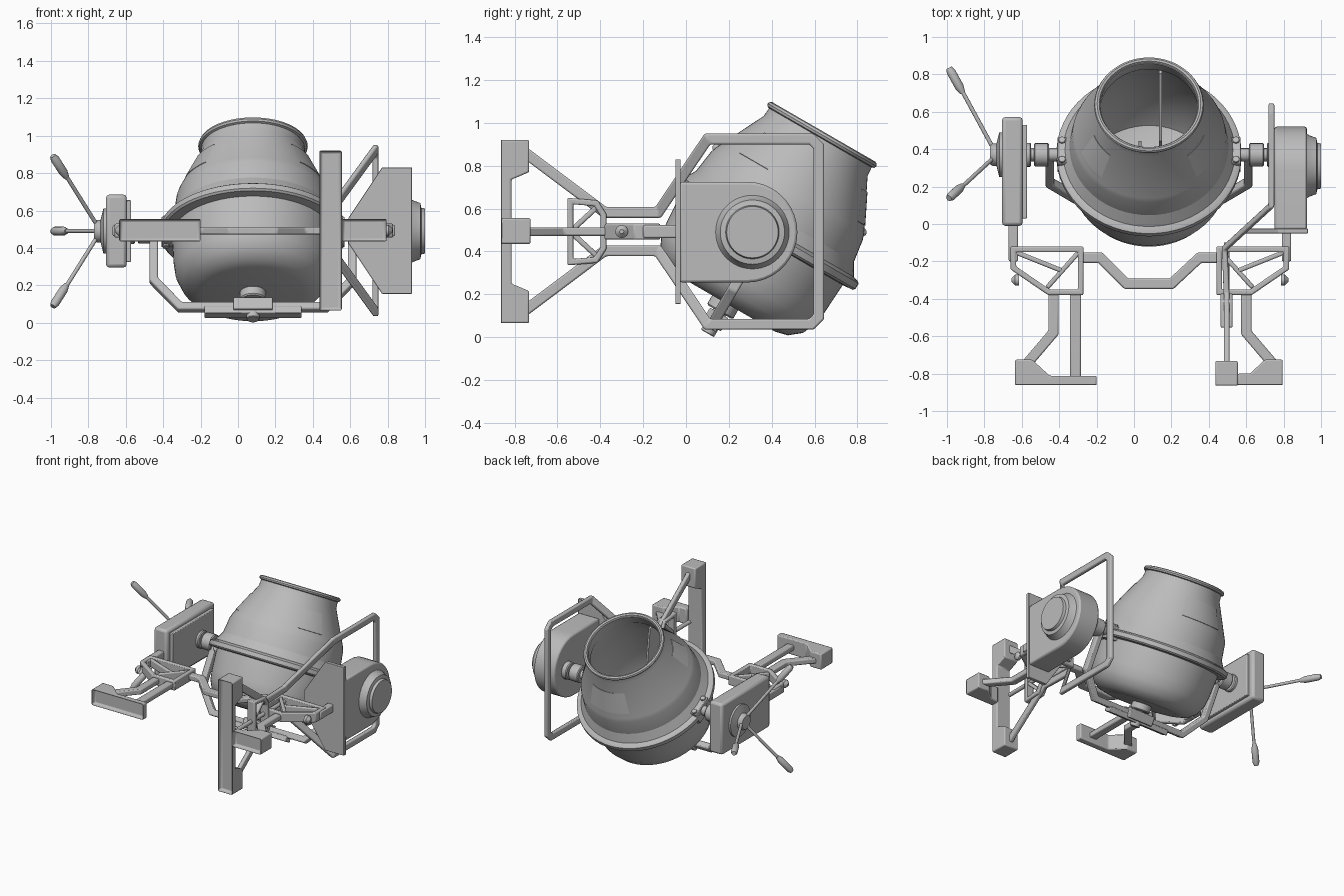
import bpy, bmesh
from math import radians, sin, cos, pi
from mathutils import Matrix, Vector

cube = bpy.data.objects.get("Cube")
if cube:
    bpy.data.objects.remove(cube)

grey = bpy.data.materials.new("plain grey")
grey.use_nodes = True
grey.diffuse_color = (0.5, 0.5, 0.5, 1)
grey.node_tree.nodes["Principled BSDF"].inputs["Base Color"].default_value = (0.5, 0.5, 0.5, 1)

PARTS = []
MID = 0.4925      # height of the symmetry plane of the frame
CX = 0.08         # drum centre in x
DRUM = Matrix.Translation((CX, 0.37, 0.485)) @ Matrix.Rotation(radians(-30), 4, 'X')


def flat(z):
    return Matrix.Translation((0, 0, z))


def side(x):
    return Matrix(((0, 0, 1, x), (1, 0, 0, 0), (0, 1, 0, 0), (0, 0, 0, 1)))


def along_x(x, y, z):
    return Matrix.Translation((x, y, z)) @ Matrix.Rotation(pi / 2, 4, 'Y')


def finish(name, bm, matrix=None, bevel=0):
    bmesh.ops.recalc_face_normals(bm, faces=bm.faces)
    mesh = bpy.data.meshes.new(name)
    bm.to_mesh(mesh)
    bm.free()
    mesh.materials.append(grey)
    ob = bpy.data.objects.new(name, mesh)
    bpy.context.collection.objects.link(ob)
    if matrix:
        ob.matrix_world = matrix
    if bevel:
        mod = ob.modifiers.new("Bevel", 'BEVEL')
        mod.width, mod.segments, mod.limit_method = bevel, 2, 'ANGLE'
    PARTS.append(ob)
    return ob


def lathe(name, profile, matrix, steps=48, start=0, sweep=2 * pi):
    """Turn a (radius, height) profile about local z."""
    bm = bmesh.new()
    vs = [bm.verts.new((r * cos(start), r * sin(start), h)) for r, h in profile]
    edges = [bm.edges.new(p) for p in zip(vs, vs[1:])]
    bmesh.ops.spin(bm, geom=vs + edges, cent=(0, 0, 0), axis=(0, 0, 1),
                   angle=sweep, steps=steps)
    bmesh.ops.remove_doubles(bm, verts=bm.verts, dist=0.0005)
    return finish(name, bm, matrix)


def disc(name, r, length, matrix, steps=24):
    return lathe(name, [(0, 0), (r * .9, 0), (r, r * .1), (r, length - r * .1),
                        (r * .9, length), (0, length)], matrix, steps)


def prism(name, pts, thick, matrix, bevel=0.005, hollow=None):
    """Extrude an outline; optionally recess the face pointing along hollow."""
    bm = bmesh.new()
    face = bm.faces.new([bm.verts.new((x, y, 0)) for x, y in pts])
    ext = bmesh.ops.extrude_face_region(bm, geom=[face])
    bmesh.ops.translate(bm, verts=[v for v in ext["geom"] if isinstance(v, bmesh.types.BMVert)],
                        vec=(0, 0, thick))
    bmesh.ops.recalc_face_normals(bm, faces=bm.faces)
    if hollow:
        bm.normal_update()
        picked = [f for f in bm.faces if f.normal.dot(Vector(hollow)) > 0.95]
        bmesh.ops.inset_individual(bm, faces=picked, thickness=0.012, depth=-0.035)
    return finish(name, bm, matrix, bevel)


def box(name, lo, hi, matrix=Matrix(), bevel=0.005):
    pts = [(lo[0], lo[1]), (hi[0], lo[1]), (hi[0], hi[1]), (lo[0], hi[1])]
    return prism(name, pts, hi[2] - lo[2], matrix @ flat(lo[2]), bevel)


def bar(name, path, width, height, normal, closed=False, matrix=None, bevel=0.008):
    """Mitred rectangular bar; height runs along normal."""
    bm, n, p = bmesh.new(), Vector(normal), [Vector(q) for q in path]
    rings, count = [], len(path)
    for i, q in enumerate(p):
        a = q - p[i - 1] if i or closed else p[1] - q
        b = p[(i + 1) % count] - q if i < count - 1 or closed else a
        sa, sb = n.cross(a).normalized(), n.cross(b).normalized()
        s = (sa + sb).normalized()
        s *= width / 2 / max(0.5, s.dot(sa))
        h = n * height / 2
        rings.append([bm.verts.new(q + c) for c in (s + h, h - s, -s - h, s - h)])
    for i in range(count if closed else count - 1):
        r, t = rings[i], rings[(i + 1) % count]
        for k in range(4):
            bm.faces.new((r[k], r[(k + 1) % 4], t[(k + 1) % 4], t[k]))
    if not closed:
        bm.faces.new(rings[0])
        bm.faces.new(rings[-1][::-1])
    return finish(name, bm, matrix, bevel)


def rod(name, a, b, profile):
    """Turned rod between two points; profile uses (radius, fraction)."""
    a, d = Vector(a), Vector(b) - Vector(a)
    m = Matrix.Translation(a) @ d.to_track_quat('Z', 'Y').to_matrix().to_4x4()
    lathe(name, [(r, f * d.length) for r, f in profile], m, 16)


def flip(pts):
    """Mirror a y-z outline about the frame's middle height."""
    return pts + [(y, 2 * MID - z) for y, z in reversed(pts)]


# Drum: open shell with inner wall
lathe("drum", [(0, -.375), (.27, -.375), (.33, -.36), (.385, -.315), (.415, -.25), (.425, -.18),
               (.435, -.02), (.435, .02), (.41, .2), (.4, .23), (.28, .47), (.275, .53), (.258, .53),
               (.262, .46), (.385, .22), (.41, 0), (.4, -.2), (.36, -.31), (.26, -.35), (0, -.35)],
      DRUM, 64)
lathe("drum_flange", [(.42, -.03), (.485, -.025), (.495, -.015), (.495, .015), (.485, .022),
                      (.46, .03), (.42, .1)], DRUM, 64)
lathe("mouth_rim", [(.277 + .016 * cos(a * pi / 4), .53 + .016 * sin(a * pi / 4))
                    for a in range(9)], DRUM, 64)
for i, (mid, half) in enumerate(((-90 - 55, 14), (-90 + 55, 14), (90, 25))):
    lathe(f"drum_label_{i}", [(.379, .26), (.386, .265), (.317, .405), (.31, .4)],
          DRUM, 10, radians(mid - half), radians(2 * half))
for i, s in enumerate((1, -1)):
    blade = [(.39, -.2), (.39, .17), (.262, .46), (.235, .46), (0, .15), (0, -.2)]
    prism(f"mixing_blade_{i}", [(y * s, z) for y, z in blade], .014,
          DRUM @ side(.055 * s), 0)
disc("drum_hub", .07, .06, DRUM @ flat(-.425))
disc("hub_bolt", .035, .15, DRUM @ flat(-.54), 12)

# Yoke carrying the drum
half = [(.53, 0, .02), (.53, 0, -.3), (.39, 0, -.465)]
bar("yoke", half + [(-x, y, z) for x, y, z in reversed(half)], .045, .05, (0, 1, 0), matrix=DRUM)
box("yoke_plate", (-.26, -.03, -.515), (.26, .03, -.475), DRUM)
box("yoke_bearing", (-.105, -.05, -.5), (.105, .05, -.43), DRUM)

# Trunnions on both sides
for tag, s in (("left", 1), ("right", -1)):
    def at(d):
        return Matrix.Translation((CX + s * d, .37, .485)) @ Matrix.Rotation(s * pi / 2, 4, 'Y')
    disc(f"{tag}_shaft", .035, .3, at(.42))
    disc(f"{tag}_collar", .062, .08, at(.535))
    disc(f"{tag}_bearing", .064, .045, at(.63))
    box(f"{tag}_clamp", (s * .455 - .035, -.08, -.05), (s * .455 + .035, .08, .05), DRUM)
    for y in (-.06, .06):
        disc(f"{tag}_clamp_bolt", .02, .12, DRUM @ Matrix.Translation((s * .465, y, -.06)), 8)

# Tilting gearbox with three-spoke handwheel
box("gearbox", (-.706, -.01, .295), (-.595, .572, .685), bevel=.018)
box("gearbox_cover", (-.6, .03, .325), (-.572, .53, .655))
lathe("handwheel_hub", [(0, -.77), (.05, -.77), (.06, -.755), (.06, -.735), (.12, -.72),
                        (.12, -.7)], along_x(0, .37, .49))
for i in range(3):
    a = i * 2 * pi / 3
    def tip(x, r):
        return (x, .37 + r * cos(a), .49 + r * sin(a))
    rod(f"spoke_{i}", tip(-.75, .03), tip(-.94, .38), [(0, 0), (.011, 0), (.011, 1), (0, 1)])
    rod(f"grip_{i}", tip(-.915, .33), tip(-.99, .465),
        [(0, 0), (.014, 0), (.024, .25), (.024, .85), (.016, 1), (0, 1)])

# Motor housing and mounting plate
arc = [(.285 + .235 * cos(radians(a)), .49 + .235 * sin(radians(a))) for a in range(-90, 91, 10)]
prism("motor_housing", [(-.03, .725), (-.03, .255)] + arc, .175, side(.75), .012)
lathe("motor_cap", [(.175, .92), (.165, .935), (.15, .975), (.125, .98), (.12, 1), (0, 1)],
      along_x(0, .31, .49))
front = Matrix(((1, 0, 0, 0), (0, 0, -1, -.025), (0, 1, 0, 0), (0, 0, 0, 1)))
prism("motor_plate", flip([(.59, .56), (.77, .83), (.93, .83)]), .025, front, .003)

# Upright side frame: legs and loop in one bar
leg = [(.495, -.75, .86), (.495, -.38, .582), (.485, -.13, .582), (.735, .1, .925),
       (.735, .585, .925), (.735, .62, .89)]
bar("side_loop", leg + [(x, y, 2 * MID - z) for x, y, z in reversed(leg)], .05, .03, (1, 0, 0))
gusset = flip([(-.54, .635), (-.42, .625), (-.385, .57)])
bar("side_gusset", [(.495, y, z) for y, z in gusset], .028, .065, (1, 0, 0), True)
for s in (1, -1):
    bar("side_gusset_brace", [(.495, -.54, MID), (.495, -.41, MID + s * .12)], .025, .04, (1, 0, 0))
rod("centre_rod", (.495, -.75, MID), (.495, -.1, MID), [(0, 0), (.015, 0), (.015, 1), (0, 1)])

# Lying brackets with triangular openings, and their legs
for tag, s, ox in (("left", 1, .635), ("right", -1, -.465)):
    def pt(d, y):
        return (ox + s * d, y, MID)
    up = (0, 0, 1)
    bar(f"{tag}_bracket", [pt(-.18, -.135), pt(.18, -.135), pt(.18, -.235), pt(-.01, -.365),
                           pt(-.18, -.365)], .03, .075, up, True)
    bar(f"{tag}_bracket_brace", [pt(-.17, -.15), pt(.0, -.34)], .025, .06, up)
    bar(f"{tag}_bracket_strut", [pt(-.08, -.25), pt(.17, -.15)], .025, .06, up)
    bar(f"{tag}_bracket_tail", [pt(.18, -.2), pt(.18, .02)], .05, .06, up)
    bar(f"{tag}_leg", [pt(.11, -.75), pt(-.035, -.58), pt(-.035, -.36)], .055, .04, up)
    rod(f"{tag}_bolt", pt(.15, -.3), pt(.19, -.3), [(.03, 0), (.03, .5), (.01, 1), (0, 1)])
bar("straight_leg", [(-.313, -.83, MID), (-.313, -.36, MID)], .06, .04, (0, 0, 1))
bar("cross_bar", [(-.3, -.18, MID), (-.18, -.18, MID), (-.04, -.32, MID), (.2, -.32, MID),
                  (.35, -.18, MID), (.46, -.18, MID)], .055, .04, (0, 0, 1))

# Feet: hollow shoes with padded ends
prism("upright_foot", flip([(-.868, .92), (-.732, .92), (-.732, .77), (-.815, .735)]),
      .12, side(.435), .008, (-1, 0, 0))
prism("left_foot", [(.555, -.865), (.795, -.865), (.795, -.725), (.7, -.725), (.62, -.8),
                    (.555, -.8)], .12, flat(.435), .008, (0, -1, 0))
prism("right_foot", [(-.2, -.865), (-.2, -.812), (-.45, -.812), (-.545, -.725), (-.635, -.725),
                     (-.635, -.865)], .12, flat(.435), .008, (0, -1, 0))

# Smooth shading with sharp edges kept
bpy.ops.object.select_all(action='DESELECT')
for ob in PARTS:
    ob.select_set(True)
bpy.context.view_layer.objects.active = PARTS[0]
bpy.ops.object.shade_smooth_by_angle(angle=radians(32))
